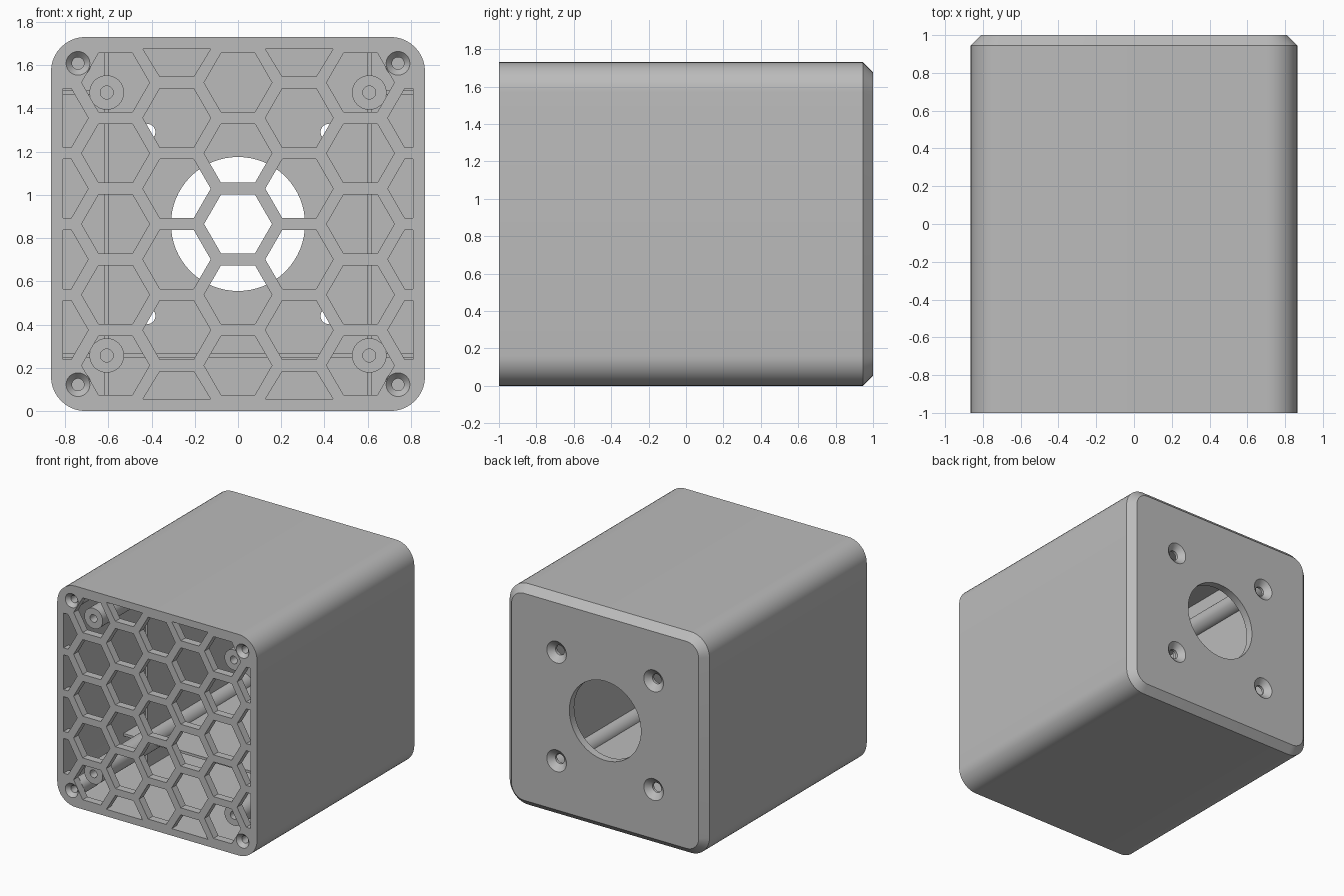
import bpy, bmesh, math

cube = bpy.data.objects.get("Cube")
if cube:
    bpy.data.objects.remove(cube, do_unlink=True)

HALF = 0.865      # half width of the case, also its centre height
INNER = 0.81      # half width of the cavity
WALL = 0.055
PITCH = 0.327     # honeycomb spacing

grey = bpy.data.materials.new("plain grey")
grey.use_nodes = True
colour = (0.5, 0.5, 0.5, 1)
grey.diffuse_color = colour
grey.node_tree.nodes["Principled BSDF"].inputs["Base Color"].default_value = colour


def circle(r, x=0, z=0, n=32):
    return [(x + r * math.cos(math.tau * i / n), z + r * math.sin(math.tau * i / n))
            for i in range(n)]


def rounded_square(half, r, steps=10):
    pts = []
    for k, (sx, sz) in enumerate([(1, 1), (-1, 1), (-1, -1), (1, -1)]):
        for i in range(steps + 1):
            a = math.pi / 2 * (k + i / steps)
            pts.append((sx * (half - r) + r * math.cos(a), sz * (half - r) + r * math.sin(a)))
    return pts


def add_loft(bm, loops):
    """Skin a closed solid through (y, outline) sections; heights are about the centre."""
    rings = [[bm.verts.new((x, y, z + HALF)) for x, z in pts] for y, pts in loops]
    n = len(rings[0])
    for a, b in zip(rings, rings[1:]):
        for i in range(n):
            j = (i + 1) % n
            bm.faces.new((a[i], a[j], b[j], b[i]))
    bm.faces.new(rings[0])
    bm.faces.new(rings[-1])


def make(name, solids):
    bm = bmesh.new()
    for loops in solids:
        add_loft(bm, loops)
    bmesh.ops.recalc_face_normals(bm, faces=bm.faces)
    me = bpy.data.meshes.new(name)
    bm.to_mesh(me)
    bm.free()
    me.materials.append(grey)
    ob = bpy.data.objects.new(name, me)
    bpy.context.collection.objects.link(ob)
    return ob


def cut(ob, solids):
    cutter = make("cutter", solids)
    cutter.hide_render = True
    mod = ob.modifiers.new("cut", "BOOLEAN")
    mod.operation, mod.solver, mod.object = "DIFFERENCE", "EXACT", cutter
    bpy.context.view_layer.update()
    dg = bpy.context.evaluated_depsgraph_get()
    me = bpy.data.meshes.new_from_object(ob.evaluated_get(dg))
    ob.modifiers.clear()
    ob.data = me
    bpy.data.objects.remove(cutter, do_unlink=True)


def smooth(ob):
    bpy.ops.object.select_all(action="DESELECT")
    ob.select_set(True)
    bpy.context.view_layer.objects.active = ob
    bpy.ops.object.shade_smooth_by_angle(angle=math.radians(30))


def corners(dx, dz):
    return [(sx * dx, sz * dz) for sx in (-1, 1) for sz in (-1, 1)]


def box(x0, x1, y0, y1, z0, z1):
    outline = [(x0, z0), (x1, z0), (x1, z1), (x0, z1)]
    return [(y0, outline), (y1, outline)]


# Case with a chamfered back edge, then hollowed out
case = make("case", [[(-1, rounded_square(HALF, 0.16)),
                      (1 - WALL, rounded_square(HALF, 0.16)),
                      (1, rounded_square(INNER, 0.105))]])
cavity = rounded_square(INNER, 0.105)
cut(case, [[(-0.94, cavity), (0.94, cavity)]])

# Honeycomb openings in the front, trimmed to the cavity width
hexes = []
for col in range(-3, 4):
    x = col * PITCH * math.sin(math.pi / 3)
    for row in range(-3, 4):
        z = (row + 0.5 * (col % 2)) * PITCH
        if abs(z) > INNER + 0.01 or (abs(col) == 3 and abs(z) > 0.7):
            continue
        pts = [(max(-INNER, min(INNER, px)), max(-INNER, min(INNER, pz)))
               for px, pz in circle(0.157, x, z, 6)]
        hexes.append([(-1.05, pts), (-0.9, pts)])
cut(case, hexes)

# Large round opening and four countersunk holes in the back
holes = [[(0.9, circle(0.31, n=64)), (1.05, circle(0.31, n=64))]]
for x, z in corners(0.42, 0.425):
    holes.append([(0.9, circle(0.038, x, z)), (0.96, circle(0.038, x, z)),
                  (1, circle(0.085, x, z)), (1.02, circle(0.085, x, z))])
cut(case, holes)

# Countersunk corner screw holes in the front
cut(case, [[(-1.02, circle(0.055, x, z)), (-1, circle(0.055, x, z)),
            (-0.97, circle(0.028, x, z)), (-0.9, circle(0.028, x, z))]
           for x, z in corners(0.74, 0.743)])
smooth(case)

# Corner screw sockets behind the front holes
sockets = make("screw_sockets", [
    [(-0.75, circle(0.062, x, z)), (-0.942, circle(0.062, x, z)),
     (-0.942, circle(0.028, x, z)), (-0.85, circle(0.028, x, z))]
    for x, z in corners(0.74, 0.743)])
smooth(sockets)

# Long standoff tubes with blind screw holes
tubes = make("standoff_tubes", [
    [(0.945, circle(0.08, x, z)), (-0.92, circle(0.08, x, z)),
     (-0.92, circle(0.03, x, z)), (-0.6, circle(0.03, x, z))]
    for x, z in corners(0.607, 0.608)])
smooth(tubes)

# Thin webs joining the tubes to each other and to the walls
START, END, T = -0.26, 0.945, 0.01
webs = [box(s * 0.61 - T, s * 0.61 + T, START, END, -INNER - T, INNER + T) for s in (-1, 1)]
webs.append(box(-INNER - T, INNER + T, START, END, -0.608 - T, -0.608 + T))
for s in (-1, 1):
    lo, hi = sorted((s * 0.607, s * (INNER + T)))
    webs.append(box(lo, hi, START, END, 0.608 - T, 0.608 + T))
make("support_webs", webs)
